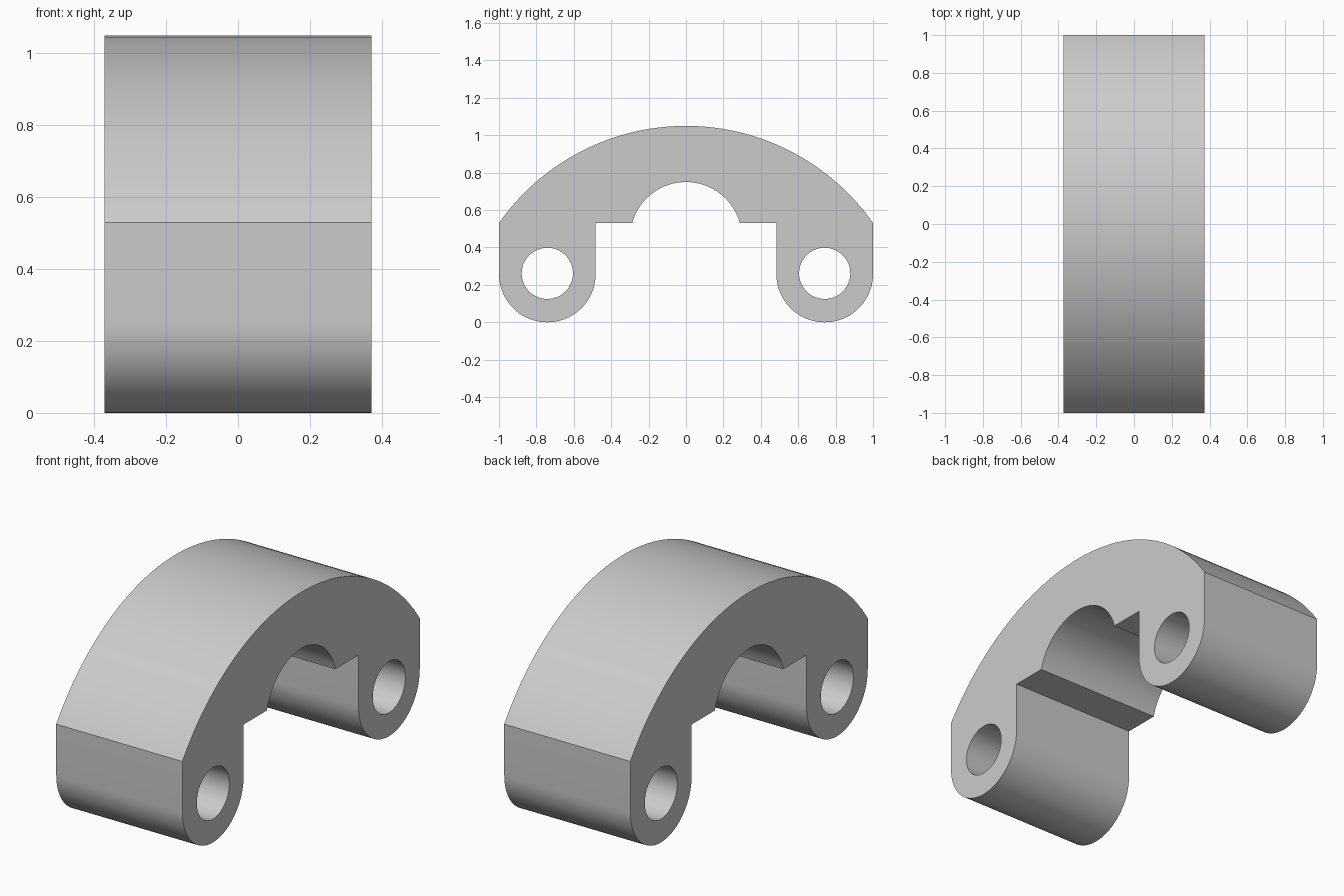
import bpy, bmesh, math
from mathutils import Vector

cube = bpy.data.objects.get("Cube")
if cube:
    bpy.data.objects.remove(cube, do_unlink=True)

HALF_WIDTH = 0.372
SHOULDER = 0.53      # height of the flat steps and outer corners
LUG_Y, LUG_R = 0.7415, 0.2585
HOLE_R, HOLE_Z = 0.137, 0.2615


def arc(cy, cz, r, start, end, steps):
    """Points (y, z) along an arc, angles in radians."""
    angles = [start + (end - start) * i / steps for i in range(steps + 1)]
    return [(cy + r * math.cos(a), cz + r * math.sin(a)) for a in angles]


def crown(half_span, top, steps):
    """Arc over the middle, from +y to -y, rising from the shoulder to top."""
    rise = top - SHOULDER
    r = (half_span ** 2 + rise ** 2) / (2 * rise)
    half = math.asin(half_span / r)
    mid = math.pi / 2
    return arc(0, top - r, r, mid - half, mid + half, steps)


def lug(side):
    """Rounded foot, from -y to +y."""
    return arc(side * LUG_Y, LUG_R, LUG_R, math.pi, 2 * math.pi, 40)


# Outline: outer arch, rear foot, step, inner arch, step, front foot
inner = LUG_Y - LUG_R
outline = crown(1.0, 1.05, 64) + lug(-1) + [(-inner, SHOULDER)]
outline += crown(0.288, 0.75, 40)[::-1] + [(inner, SHOULDER)] + lug(1)
holes = [arc(s * LUG_Y, HOLE_Z, HOLE_R, 0, 2 * math.pi, 64)[:-1] for s in (-1, 1)]

# Fill the outline around the holes and extrude across the width
bm = bmesh.new()
edges = []
for loop in [outline] + holes:
    verts = [bm.verts.new((-HALF_WIDTH, y, z)) for y, z in loop]
    edges += [bm.edges.new((v, verts[i - 1])) for i, v in enumerate(verts)]
bmesh.ops.triangle_fill(bm, edges=edges, use_beauty=True, use_dissolve=False,
                        normal=Vector((-1, 0, 0)))
side = bmesh.ops.extrude_face_region(bm, geom=bm.faces[:], use_keep_orig=True)
moved = [g for g in side["geom"] if isinstance(g, bmesh.types.BMVert)]
bmesh.ops.translate(bm, verts=moved, vec=(2 * HALF_WIDTH, 0, 0))
bmesh.ops.recalc_face_normals(bm, faces=bm.faces[:])
mesh = bpy.data.meshes.new("clamp_bracket")
bm.to_mesh(mesh)
bm.free()

bracket = bpy.data.objects.new("clamp_bracket", mesh)
bpy.context.collection.objects.link(bracket)

# Plain grey
grey = bpy.data.materials.new("light_grey")
grey.use_nodes = True
colour = (0.6, 0.6, 0.6, 1)
grey.diffuse_color = colour
grey.node_tree.nodes["Principled BSDF"].inputs["Base Color"].default_value = colour
mesh.materials.append(grey)

# Smooth curves, crisp corners
bpy.ops.object.select_all(action="DESELECT")
bracket.select_set(True)
bpy.context.view_layer.objects.active = bracket
bpy.ops.object.shade_smooth_by_angle(angle=math.radians(25))
